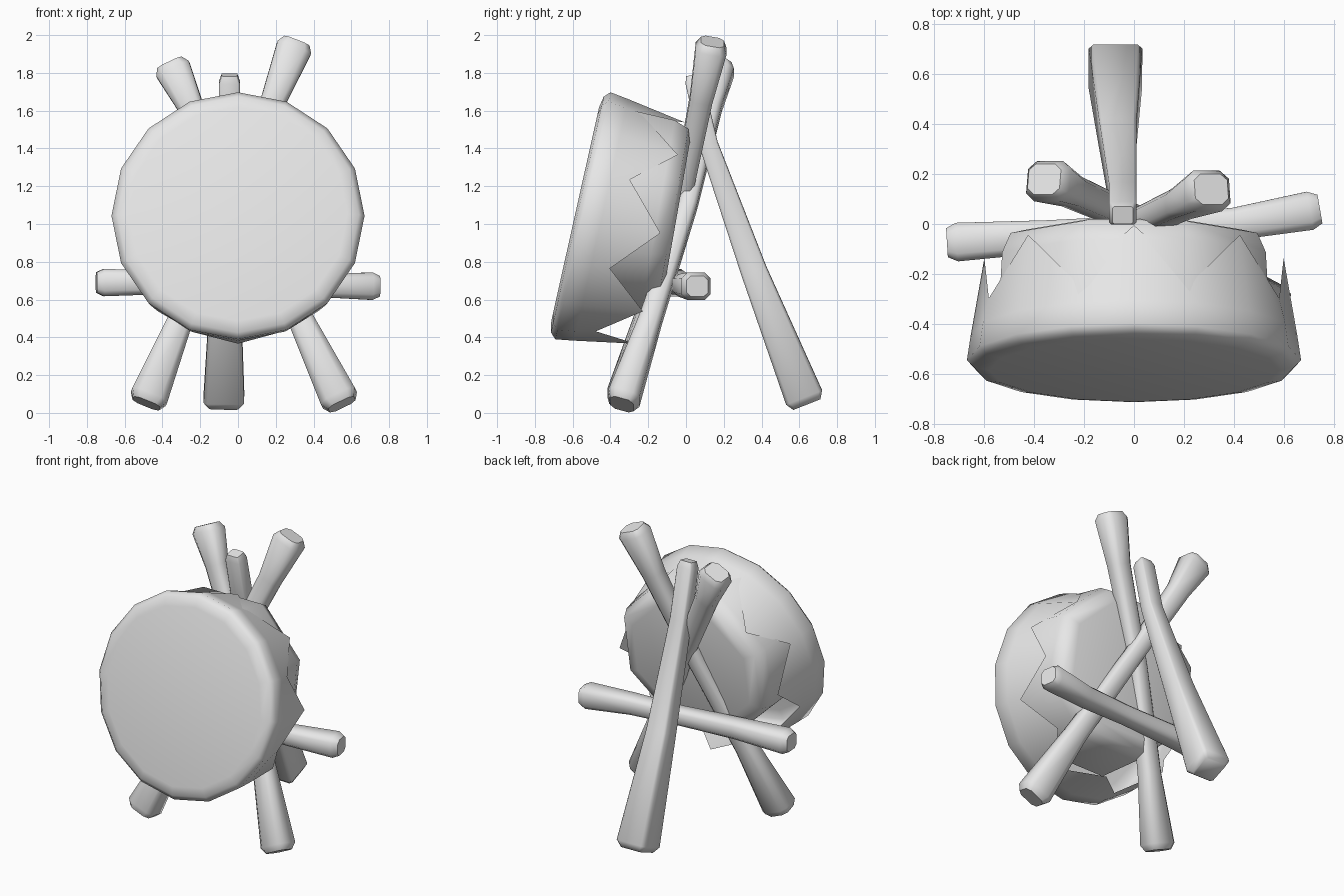
import bpy, bmesh, math
from mathutils import Vector

cube = bpy.data.objects.get("Cube")
if cube:
    bpy.data.objects.remove(cube, do_unlink=True)

grey = bpy.data.materials.new("plain grey")
grey.use_nodes = True
colour = (0.8, 0.8, 0.8, 1)
grey.diffuse_color = colour
grey.node_tree.nodes["Principled BSDF"].inputs["Base Color"].default_value = colour


def loft(name, rings, cap_end=True):
    """Skin a list of equal-length point rings into a smooth mesh object."""
    bm = bmesh.new()
    rows = [[bm.verts.new(p) for p in ring] for ring in rings]
    for a, b in zip(rows, rows[1:]):
        for i in range(len(a)):
            j = (i + 1) % len(a)
            bm.faces.new((a[i], a[j], b[j], b[i]))
    bm.faces.new(rows[0][::-1])
    if cap_end:
        bm.faces.new(rows[-1])
    bmesh.ops.recalc_face_normals(bm, faces=bm.faces)
    for f in bm.faces:
        f.smooth = True
    mesh = bpy.data.meshes.new(name)
    bm.to_mesh(mesh)
    bm.free()
    mesh.set_sharp_from_angle(angle=math.radians(55))
    mesh.materials.append(grey)
    ob = bpy.data.objects.new(name, mesh)
    bpy.context.collection.objects.link(ob)


def disc_point(centre, tilt, angle, radius, depth, wide=1.0):
    """Point on a leaning drum; depth runs from the front towards the back."""
    up = Vector((0, math.sin(tilt), math.cos(tilt)))
    back = Vector((0, math.cos(tilt), -math.sin(tilt)))
    side = Vector((wide, 0, 0))
    return (Vector(centre) + back * depth
            + (side * math.cos(angle) + up * math.sin(angle)) * radius)


# Drum skin: round head with a skirt ending in eight ragged points
LEAN = math.radians(12.6)
HEAD = (0, -0.575, 1.05)
SIDES = 16
skin_rings = []
for radius, depth in ((0.58, -0.012), (0.64, 0.0), (0.67, 0.03), (0.655, 0.13)):
    skin_rings.append([disc_point(HEAD, LEAN, math.tau * i / SIDES, radius, depth)
                       for i in range(SIDES)])
skin_rings.append([disc_point(HEAD, LEAN, math.tau * i / SIDES,
                              0.63 if i % 2 else 0.6, 0.23 if i % 2 else 0.45)
                   for i in range(SIDES)])
loft("drum_skin", skin_rings, cap_end=False)

# Drum body: eight-sided shell with a softened back edge
body_rings = []
for radius, depth in ((0.57, -0.42), (0.55, -0.08), (0.515, 0.0), (0.44, 0.02)):
    body_rings.append([disc_point((0, -0.07, 1.035), math.radians(10),
                                  math.tau * (i + 0.5) / 8, radius, depth, 1.04)
                       for i in range(8)])
loft("drum_body", body_rings)


def stick(name, path, widths, depths, chamfer=0.4):
    """Chamfered square pole through a path, with tapered ends."""
    pts = [Vector(p) for p in path]
    stations = []
    for i, p in enumerate(pts):
        t = (pts[min(i + 1, len(pts) - 1)] - pts[max(i - 1, 0)]).normalized()
        stations.append((p, t, widths[i] / 2, depths[i] / 2))
    # small extra rings bevel both ends
    p, t, w, d = stations[0]
    stations[0] = (p + t * 0.04, t, w, d)
    stations.insert(0, (p, t, w * 0.75, d * 0.75))
    p, t, w, d = stations[-1]
    stations[-1] = (p - t * 0.04, t, w, d)
    stations.append((p, t, w * 0.75, d * 0.75))
    c = 1 - chamfer
    outline = ((1, c), (c, 1), (-c, 1), (-1, c), (-1, -c), (-c, -1), (c, -1), (1, -c))
    rings = []
    for p, t, w, d in stations:
        u = Vector((0, 1, 0)).cross(t).normalized()
        v = t.cross(u)
        rings.append([p + u * w * a + v * d * b for a, b in outline])
    loft(name, rings)


# Crossed front poles, flared at both ends
FLARE = (0.19, 0.135, 0.11, 0.135, 0.2)
FLARE_DEPTH = (0.165, 0.12, 0.1, 0.12, 0.17)
stick("left_to_right_pole",
      ((0.31, 0.14, 1.965), (0.19, 0.08, 1.66), (-0.06, -0.035, 1.08),
       (-0.31, -0.22, 0.48), (-0.485, -0.345, 0.05)), FLARE, FLARE_DEPTH)
stick("right_to_left_pole",
      ((-0.36, 0.18, 1.85), (-0.25, 0.13, 1.62), (0.02, 0.01, 1.1),
       (0.33, -0.185, 0.5), (0.55, -0.34, 0.045)), FLARE, FLARE_DEPTH)

# Rear prop leg, widening to the foot
stick("rear_leg",
      ((-0.045, 0.035, 1.79), (-0.045, 0.12, 1.42), (-0.065, 0.36, 0.75), (-0.075, 0.64, 0.045)),
      (0.11, 0.11, 0.15, 0.215), (0.095, 0.1, 0.14, 0.205), 0.18)

# Crossbar tying the poles together
stick("crossbar",
      ((-0.75, -0.075, 0.69), (-0.35, -0.05, 0.69), (0.05, -0.02, 0.68), (0.4, 0.0, 0.675),
       (0.745, 0.06, 0.67)),
      (0.145, 0.12, 0.11, 0.12, 0.145), (0.155, 0.13, 0.11, 0.13, 0.155))
